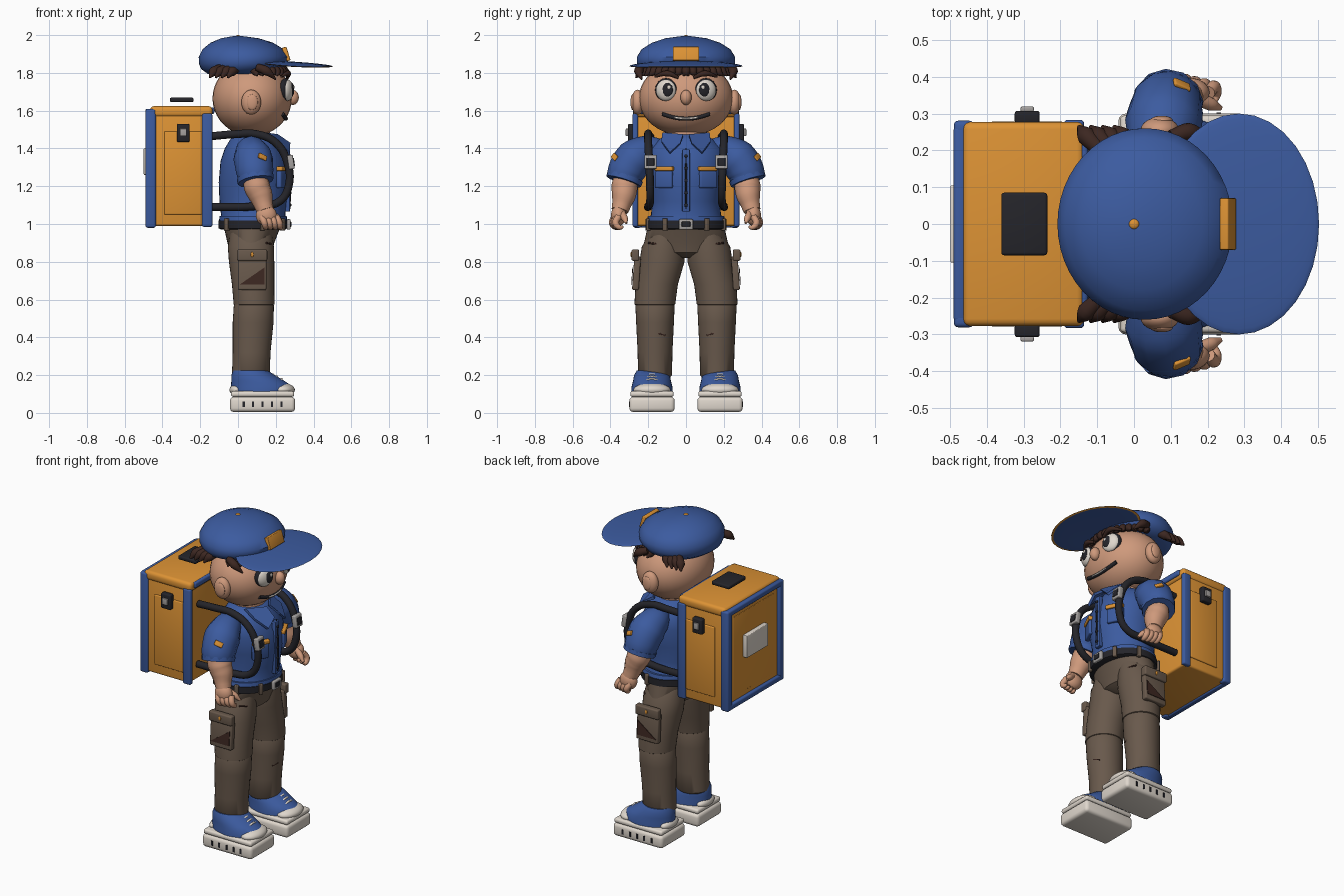
import bpy, bmesh, math
from mathutils import Matrix, Vector, Euler

if "Cube" in bpy.data.objects:
    bpy.data.objects.remove(bpy.data.objects["Cube"])


def material(name, r, g, b):
    m = bpy.data.materials.new(name)
    m.use_nodes = True
    m.diffuse_color = (r, g, b, 1)
    shader = next(n for n in m.node_tree.nodes if n.type == "BSDF_PRINCIPLED")
    shader.inputs["Base Color"].default_value = (r, g, b, 1)
    shader.inputs["Roughness"].default_value = 0.7
    return m


blue = material("uniform blue", .045, .105, .35)
orange = material("pack orange", .72, .29, .035)
skin = material("skin", .62, .32, .2)
brown = material("trouser brown", .14, .1, .072)
hair = material("dark brown", .045, .02, .015)
black = material("black", .018, .018, .023)
white = material("off white", .74, .68, .61)
metal = material("light metal", .38, .36, .35)
parts = []


def add(name, mesh, mat):
    ob = bpy.data.objects.new(name, mesh)
    bpy.context.scene.collection.objects.link(ob)
    mesh.materials.clear()
    mesh.materials.append(mat)
    parts.append(ob)
    return ob


def finish(name, bm, mat):
    bmesh.ops.recalc_face_normals(bm, faces=bm.faces)
    mesh = bpy.data.meshes.new(name)
    bm.to_mesh(mesh)
    bm.free()
    return add(name, mesh, mat)


def ball(name, mat, centre, radii, turn=(0, 0, 0)):
    bm = bmesh.new()
    place = Matrix.LocRotScale(Vector(centre), Euler(turn), Vector(radii))
    bmesh.ops.create_uvsphere(bm, u_segments=32, v_segments=20, radius=1, matrix=place)
    return finish(name, bm, mat)


def box(name, mat, centre, size, bevel=.006, turn=(0, 0, 0)):
    bm = bmesh.new()
    bmesh.ops.create_cube(bm, size=1, matrix=Matrix.Diagonal((*size, 1)))
    if bevel:
        bmesh.ops.bevel(bm, geom=bm.edges[:], offset=bevel, segments=3, profile=.5, affect="EDGES")
    bm.transform(Matrix.LocRotScale(Vector(centre), Euler(turn), None))
    return finish(name, bm, mat)


def loft(name, mat, rings, y=0, sides=36):
    """Skin upright ellipses given as (z, x centre, x radius, y radius, extra y)."""
    bm = bmesh.new()
    loops = []
    for z, cx, rx, ry, *dy in rings:
        cy = y + (dy[0] if dy else 0)
        angles = [math.tau * i / sides for i in range(sides)]
        loops.append([bm.verts.new((cx + rx * math.cos(a), cy + ry * math.sin(a), z)) for a in angles])
    for low, high in zip(loops, loops[1:]):
        for i in range(sides):
            j = (i + 1) % sides
            bm.faces.new((low[i], low[j], high[j], high[i]))
    bm.faces.new(loops[0])
    bm.faces.new(loops[-1])
    return finish(name, bm, mat)


def tube(name, mat, points, radius=None):
    """Sweep a round section; each point may carry its own radius."""
    curve = bpy.data.curves.new(name, "CURVE")
    curve.dimensions = "3D"
    curve.bevel_depth, curve.bevel_resolution = 1, 4
    curve.resolution_u, curve.use_fill_caps = 5, True
    spline = curve.splines.new("BEZIER")
    spline.bezier_points.add(len(points) - 1)
    for knot, p in zip(spline.bezier_points, points):
        knot.co, knot.radius = p[:3], radius or p[3]
        knot.handle_left_type = knot.handle_right_type = "AUTO"
    helper = bpy.data.objects.new(name, curve)
    bpy.context.scene.collection.objects.link(helper)
    bpy.context.view_layer.update()
    graph = bpy.context.evaluated_depsgraph_get()
    mesh = bpy.data.meshes.new_from_object(helper.evaluated_get(graph))
    bpy.data.objects.remove(helper)
    return add(name, mesh, mat)


def plate(name, mat, corners, push):
    """Extrude a flat outline along a vector."""
    bm = bmesh.new()
    face = bm.faces.new([bm.verts.new(c) for c in corners])
    extra = bmesh.ops.extrude_face_region(bm, geom=[face], use_keep_orig=True)["geom"]
    bmesh.ops.translate(bm, vec=push, verts=[v for v in extra if isinstance(v, bmesh.types.BMVert)])
    return finish(name, bm, mat)


# Head and face
def face_x(y, z):
    return .075 + .21 * math.sqrt(max(0, 1 - (y / .25) ** 2 - ((z - 1.665) / .2) ** 2))


ball("head", skin, (.075, 0, 1.665), (.21, .25, .2))
ball("nose", skin, (.29, 0, 1.67), (.032, .03, .04))
mouth = [(y, 1.558 + 1.6 * y * y) for y in (-.125, -.06, 0, .06, .125)]
tube("mouth", black, [(face_x(y, z), y, z) for y, z in mouth], .011)
tube("teeth", white, [(face_x(y, z) + .008, y, z) for y, z in mouth[1:-1]], .005)
loft("neck", skin, [(1.43, .08, .09, .1), (1.52, .08, .09, .1)])
ball("left_ear", skin, (.07, .255, 1.645), (.052, .035, .066))
ball("left_ear_hollow", skin, (.075, .282, 1.645), (.03, .012, .042))
ball("left_eye_rim", black, (.252, .106, 1.71), (.028, .06, .062), (0, 0, .35))
ball("left_eye_white", white, (.262, .106, 1.708), (.028, .054, .056), (0, 0, .35))
ball("left_iris", black, (.283, .1, 1.71), (.012, .032, .037), (0, 0, .3))
ball("left_eye_glint", white, (.294, .09, 1.724), (.005, .01, .011))
tube("left_brow", hair, [(.262, .04, 1.775, .008), (.265, .1, 1.797, .016), (.23, .165, 1.78, .006)])

# Hair below the cap
for i in range(9):
    a = math.radians(i * 10)
    c, s = math.cos(a), math.sin(a)
    tube(f"left_fringe_{i}", hair, [(.05 + .17 * c, .2 * s, 1.83, .024),
                                    (.06 + .19 * c, .225 * s, 1.805, .022),
                                    (.07 + .18 * c, .235 * s + .015, 1.785, .004)])
for i in range(4):
    x = -.13 + i * .032
    tube(f"left_side_hair_{i}", hair, [(x + .04, .2, 1.83, .02), (x, .24, 1.805, .026), (x - .02, .265, 1.775, .005)])
tube("left_sideburn", hair, [(.1, .235, 1.83, .02), (.15, .25, 1.81, .025), (.2, .235, 1.765, .004)])

# Cap
loft("cap_crown", blue, [(1.795, 0, .16, .2), (1.82, .02, .215, .245), (1.85, .028, .235, .26),
                         (1.885, .03, .238, .26), (1.925, .027, .215, .235), (1.96, .02, .165, .18),
                         (1.983, .01, .1, .11), (1.994, 0, .03, .03)], sides=48)
ball("cap_button", orange, (0, 0, 1.992), (.014, .014, .008))
tube("left_cap_seam", black, [(.02, .115, 1.973), (.11, .14, 1.955), (.19, .16, 1.905)], .003)
box("cap_patch", orange, (.255, 0, 1.9), (.025, .14, .075), .004, (0, -.3, 0))
brim = ball("cap_brim", blue, (.285, 0, 1.847), (.218, .3, .013), (0, .06, 0))
brim.data.materials.append(orange)
for v in brim.data.vertices:
    v.co.z -= .12 * v.co.y ** 2
for f in brim.data.polygons:
    reach = math.hypot((f.center.x - .285) / .218, f.center.y / .3)
    f.material_index = int(reach > .93 and f.normal.z < .3)

# Shirt
loft("shirt", blue, [(1.02, .08, .175, .2), (1.05, .08, .17, .185), (1.12, .08, .178, .18), (1.22, .085, .187, .195),
                     (1.33, .085, .178, .21), (1.4, .08, .15, .195), (1.45, .08, .12, .14), (1.48, .08, .08, .09)])
box("shirt_placket", blue, (.262, 0, 1.23), (.025, .04, .33), .004)
tube("placket_seam", black, [(.274, 0, 1.08), (.278, 0, 1.25), (.268, 0, 1.4)], .004)
for i in range(5):
    ball(f"shirt_button_{i}", black, (.277, 0, 1.1 + i * .065), (.006, .009, .009))
plate("left_collar", blue, [(.13, .125, 1.475), (.2, .015, 1.465), (.265, .03, 1.42), (.262, .085, 1.37), (.2, .13, 1.43)],
      (.012, 0, .01))
box("left_chest_pocket", blue, (.235, .115, 1.235), (.03, .1, .09), .008, (0, 0, .45))
box("left_pocket_trim", orange, (.24, .115, 1.293), (.032, .105, .024), .005, (0, 0, .45))
tube("left_sleeve", blue, [(.07, .12, 1.4, .05), (.07, .2, 1.385, .085), (.08, .27, 1.345, .105),
                           (.088, .315, 1.28, .1), (.092, .328, 1.235, .092)])
tube("left_sleeve_hem", blue, [(.09, .322, 1.25, .098), (.094, .33, 1.225, .096)])
box("left_sleeve_patch", orange, (.13, .378, 1.355), (.05, .012, .03), .004, (.5, .4, -.4))

# Arms and hands
tube("left_forearm", skin, [(.09, .32, 1.26, .06), (.1, .325, 1.2, .07), (.12, .33, 1.15, .064),
                            (.135, .342, 1.1, .05), (.145, .35, 1.07, .045)])
ball("left_palm", skin, (.15, .357, 1.045), (.055, .04, .055), (0, -.4, 0))
for i in range(4):
    x, y = .125 + i * .026, .39 - i * .006
    tube(f"left_finger_{i}", skin, [(x, y - .015, 1.04, .018), (x + .015, y, 1.005, .018),
                                    (x + .02, y - .02, .982, .014), (x + .018, y - .04, .985, .006)])
tube("left_thumb", skin, [(.17, .34, 1.06, .018), (.21, .325, 1.03, .018), (.235, .315, 1.005, .007)])

# Belt
loft("belt", black, [(.972, .08, .172, .2), (.977, .08, .182, .21), (1.018, .08, .182, .21), (1.023, .08, .17, .2)])
loft("shirt_hem", blue, [(1.018, .08, .18, .207), (1.042, .08, .178, .202)])
box("buckle", metal, (.268, 0, .998), (.02, .075, .055))
box("buckle_centre", black, (.276, 0, .998), (.012, .045, .03), .003)
for i, (x, y) in enumerate([(.235, .11), (.13, .2), (-.06, .14)]):
    box(f"left_belt_loop_{i}", brown, (x, y, .997), (.025, .025, .065), .005, (0, 0, math.atan2(y, x - .08)))

# Trousers
loft("trouser_seat", brown, [(.82, .07, .06, .04), (.85, .07, .11, .17), (.9, .068, .124, .222), (.985, .075, .15, .203)])
loft("left_thigh", brown, [(.57, .085, .1, .1, .04), (.575, .085, .108, .108, .04), (.68, .08, .112, .112, .03),
                           (.8, .072, .12, .119, .002), (.88, .068, .122, .115, -.006), (.96, .07, .11, .08, -.02)], .125)
loft("left_shin", brown, [(.19, .068, .09, .082), (.2, .068, .1, .09), (.32, .072, .1, .092),
                          (.48, .08, .108, .1), (.57, .084, .106, .104), (.6, .084, .09, .09)], .164)
box("left_leg_pocket", brown, (.075, .262, .74), (.15, .035, .18), .008, (.07, 0, 0))
box("left_leg_pocket_flap", brown, (.075, .268, .835), (.16, .04, .06), .008)
plate("left_leg_pocket_patch", hair, [(.01, .286, .68), (.14, .286, .68), (.14, .28, .77)], (0, .004, 0))
ball("left_flap_button", orange, (.075, .29, .838), (.008, .005, .013))
for i, z in enumerate((.41, .88)):
    tube(f"left_trouser_crease_{i}", hair, [(.16, .11, z), (.176, .15, z + .012), (.15, .2, z + .02)], .005)

# Shoes
box("left_sole", white, (.13, .18, .045), (.345, .24, .08), .02)
box("left_midsole", white, (.13, .18, .1), (.335, .23, .03), .012)
loft("left_shoe", blue, [(.105, .125, .16, .11), (.14, .125, .163, .108), (.17, .105, .14, .1),
                         (.2, .08, .115, .095), (.225, .065, .09, .08)], .18)
ball("left_toe_cap", white, (.235, .18, .122), (.066, .098, .036))
ball("left_heel_cap", white, (-.01, .18, .122), (.035, .075, .03))
ball("left_shoe_tongue", blue, (.15, .18, .185), (.075, .05, .025), (0, .4, 0))
for i in range(4):
    x, z = .15 + i * .024, .208 - i * .012
    tube(f"left_lace_{i}", white, [(x, .13, z - .012), (x + .008, .18, z + .008), (x, .23, z - .012)], .006)
for i in range(5):
    box(f"left_sole_notch_{i}", black, (.03 + i * .05, .3, .045), (.012, .006, .03), 0)

# Delivery pack
box("pack_body", orange, (-.31, 0, 1.29), (.32, .54, .6), .012)
box("pack_lid", orange, (-.3, 0, 1.595), (.33, .555, .058), .02)
box("pack_front_rail", blue, (-.155, 0, 1.6), (.06, .49, .036), .01)
box("pack_handle", black, (-.298, 0, 1.657), (.125, .17, .024), .008)
box("left_back_post", blue, (-.462, .258, 1.295), (.055, .045, .63), .012)
box("left_front_post", blue, (-.163, .268, 1.285), (.055, .03, .6), .01)
for word, z in (("top", 1.592), ("bottom", 1.0)):
    box(f"back_{word}_rail", blue, (-.472, 0, z), (.036, .53, .036), .01)
box("back_label", white, (-.484, 0, 1.33), (.03, .21, .14), .004)
box("back_panel", orange, (-.468, 0, 1.295), (.008, .4, .5), .003)
box("left_side_panel", orange, (-.29, .271, 1.27), (.2, .014, .44), .006)
box("left_latch", black, (-.29, .29, 1.482), (.068, .035, .095), .008)
box("left_latch_clasp", metal, (-.29, .312, 1.485), (.036, .014, .04), .004)

# Shoulder straps
tube("left_strap", black, [(-.14, .19, 1.465), (-.02, .2, 1.475), (.1, .2, 1.475), (.2, .2, 1.43), (.26, .195, 1.33),
                           (.268, .19, 1.2), (.22, .19, 1.12), (.1, .2, 1.095), (-.14, .2, 1.09)], .021)
box("left_strap_buckle", metal, (.28, .188, 1.328), (.03, .065, .075), .006, (0, -.15, 0))
box("left_strap_buckle_centre", black, (.293, .188, 1.328), (.012, .04, .045), .003, (0, -.15, 0))

# Mirror the left-hand parts across the middle plane
for ob in [p for p in parts if p.name.startswith("left_")]:
    mesh = ob.data.copy()
    mesh.transform(Matrix.Scale(-1, 4, (0, 1, 0)))
    mesh.flip_normals()
    add(ob.name.replace("left_", "right_", 1), mesh, ob.data.materials[0])

# Smooth shading with crisp corners
bpy.ops.object.select_all(action="DESELECT")
for ob in parts:
    ob.select_set(True)
bpy.context.view_layer.objects.active = parts[0]
bpy.ops.object.shade_smooth_by_angle(angle=math.radians(40))
